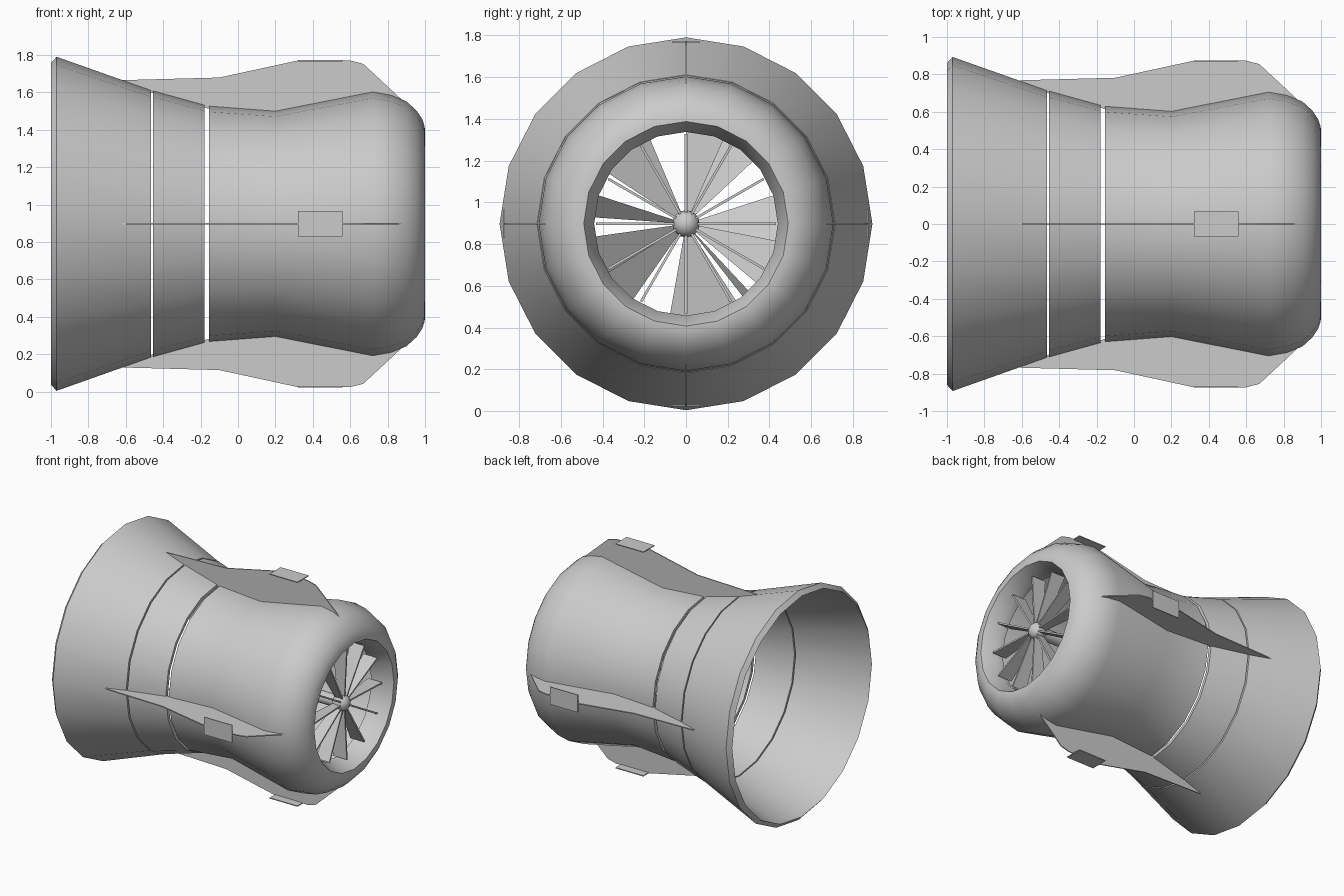
import bpy, bmesh
from math import sin, cos, radians, pi
from mathutils import Matrix

if "Cube" in bpy.data.objects:
    bpy.data.objects.remove(bpy.data.objects["Cube"])

ZC = 0.897   # height of the engine axis, which runs along x
SIDES = 20


def finish(name, bm, smooth=None):
    bmesh.ops.recalc_face_normals(bm, faces=bm.faces[:])
    me = bpy.data.meshes.new(name)
    bm.to_mesh(me)
    bm.free()
    ob = bpy.data.objects.new(name, me)
    bpy.context.collection.objects.link(ob)
    ob.location.z = ZC
    if smooth:
        bpy.ops.object.select_all(action='DESELECT')
        ob.select_set(True)
        bpy.context.view_layer.objects.active = ob
        bpy.ops.object.shade_smooth_by_angle(angle=radians(smooth))
    return ob


def lathe(name, profile):
    """Revolve a closed (x, radius) outline about the x axis."""
    bm = bmesh.new()
    rings = []
    for i in range(SIDES):
        a = 2 * pi * i / SIDES
        rings.append([bm.verts.new((x, r * cos(a), r * sin(a))) for x, r in profile])
    n = len(profile)
    for i in range(SIDES):
        p, q = rings[i], rings[(i + 1) % SIDES]
        for j in range(n):
            k = (j + 1) % n
            bm.faces.new((p[j], p[k], q[k], q[j]))
    return finish(name, bm, 32)


def add_plate(bm, outline, thick, angle):
    """Thin plate in the x / radius plane, turned about x by angle."""
    rot = Matrix.Rotation(angle, 3, 'X')
    lo = [bm.verts.new(rot @ v3(x, -thick / 2, r)) for x, r in outline]
    hi = [bm.verts.new(rot @ v3(x, thick / 2, r)) for x, r in outline]
    bm.faces.new(lo)
    bm.faces.new(hi[::-1])
    for i in range(len(outline)):
        j = (i + 1) % len(outline)
        bm.faces.new((lo[i], lo[j], hi[j], hi[i]))


def v3(*c):
    from mathutils import Vector
    return Vector(c)


# Nozzle bell, middle ring and main cowling
lathe("exhaust_bell", [(-1, .86), (-.97, .893), (-.465, .714), (-.465, .685), (-.97, .86)])
lathe("middle_ring", [(-.455, .712), (-.178, .635), (-.178, .61), (-.455, .685)])
lathe("cowling", [(-.155, .63), (.2, .603), (.72, .706), (.82, .688), (.9, .655),
                  (.955, .605), (.985, .56), (.998, .52), (1.0, .49), (.9, .44),
                  (.84, .44), (.72, .66), (.2, .575), (-.155, .605)])

# Four side fins, each with a flat tab across its crest
fin = [(-.62, .768), (-.1, .782), (.32, .873), (.6, .873), (.67, .855), (.88, .66),
       (.72, .69), (.2, .585), (-.155, .615), (-.46, .70)]
fins, tabs = bmesh.new(), bmesh.new()
for i in range(4):
    add_plate(fins, fin, .008, i * pi / 2)
    add_plate(tabs, [(.32, .868), (.56, .868), (.56, .875), (.32, .875)], .136, i * pi / 2)
finish("fins", fins)
finish("fin_tabs", tabs)

# Intake vanes lying along the axis
vanes = bmesh.new()
for i in range(12):
    add_plate(vanes, [(.86, .04), (.92, .04), (.94, .43), (.82, .43)], .012, i * pi / 6)
finish("intake_vanes", vanes)

# Inner fan blades: slightly pitched wedges deeper in the duct
blades = bmesh.new()
for a, b in [(43, 66), (66, 90), (113, 147), (162, 176), (188, 212), (212, 235),
             (260, 303), (308, 313), (320, 349), (349, 378)]:
    pts = []
    for r in (.04, .57):
        for ang, side in ((a, 1), (b, -1)):
            x = .2 + side * .12 * r
            pts.append(blades.verts.new((x, r * cos(radians(ang)), r * sin(radians(ang)))))
    blades.faces.new((pts[0], pts[2], pts[3], pts[1]))
finish("fan_blades", blades)

# Hub ball and shaft
hub = bmesh.new()
bmesh.ops.create_uvsphere(hub, u_segments=16, v_segments=10, radius=.065,
                          matrix=Matrix.Translation((.89, 0, 0)) @ Matrix.Rotation(pi / 2, 4, 'Y'))
finish("hub", hub, 40)
shaft = bmesh.new()
bmesh.ops.create_cone(shaft, cap_ends=True, segments=12, radius1=.045, radius2=.045, depth=.75,
                      matrix=Matrix.Translation((.52, 0, 0)) @ Matrix.Rotation(pi / 2, 4, 'Y'))
finish("shaft", shaft, 40)
